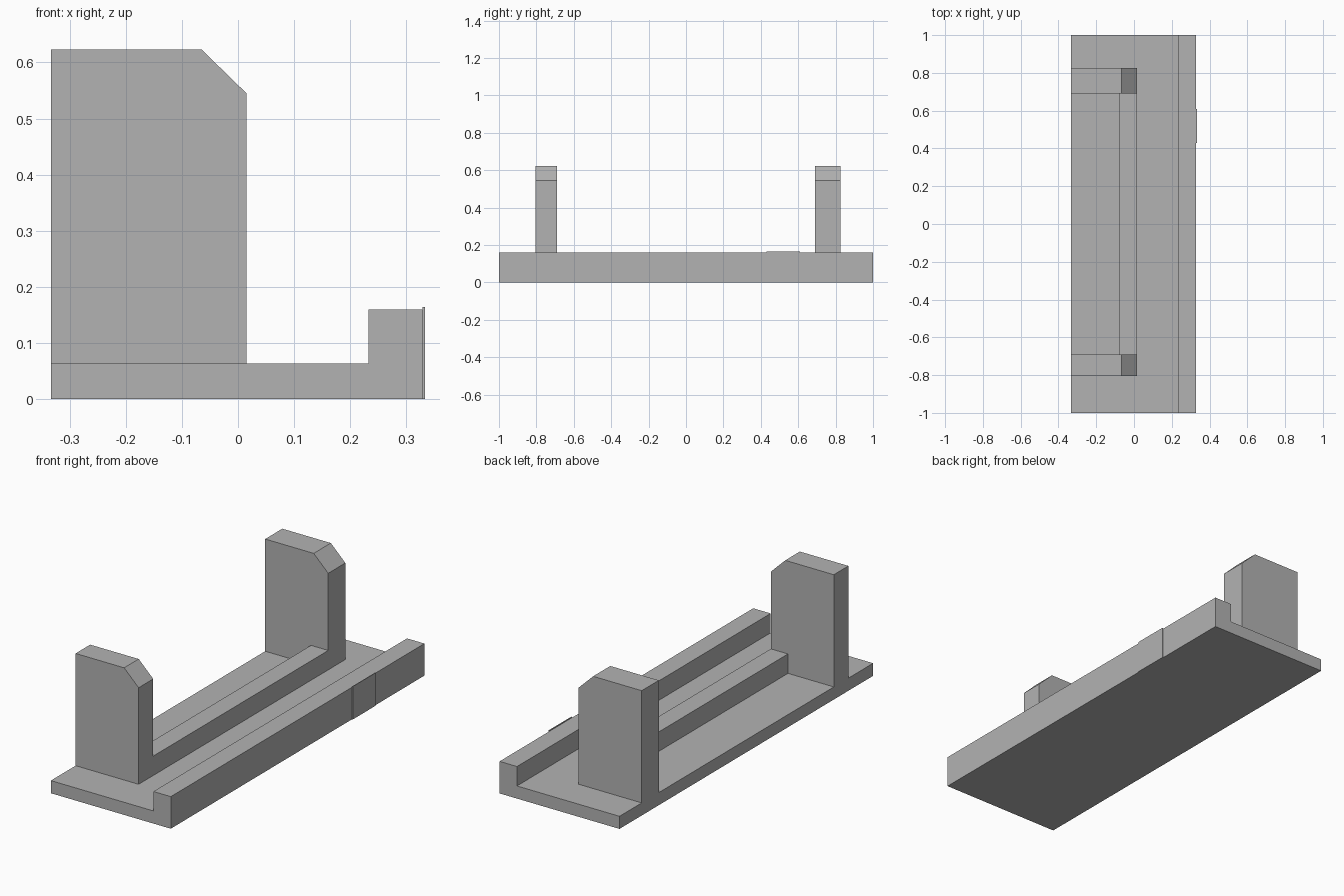
import bpy
import bmesh

cube = bpy.data.objects.get("Cube")
if cube:
    bpy.data.objects.remove(cube, do_unlink=True)

grey = bpy.data.materials.new("plain grey")
grey.use_nodes = True
colour = (0.45, 0.45, 0.45, 1)
grey.diffuse_color = colour
grey.node_tree.nodes["Principled BSDF"].inputs["Base Color"].default_value = colour


def extrude_profile(name, profile, y0, y1):
    """Extrude an (x, z) outline from y0 to y1."""
    bm = bmesh.new()
    face = bm.faces.new([bm.verts.new((x, y0, z)) for x, z in profile])
    result = bmesh.ops.extrude_face_region(bm, geom=[face])
    moved = [v for v in result["geom"] if isinstance(v, bmesh.types.BMVert)]
    bmesh.ops.translate(bm, verts=moved, vec=(0, y1 - y0, 0))
    bmesh.ops.recalc_face_normals(bm, faces=bm.faces)
    mesh = bpy.data.meshes.new(name)
    bm.to_mesh(mesh)
    bm.free()
    mesh.materials.append(grey)
    obj = bpy.data.objects.new(name, mesh)
    bpy.context.collection.objects.link(obj)
    return obj


def rectangle(x0, x1, z0, z1):
    return [(x0, z0), (x1, z0), (x1, z1), (x0, z1)]


BACK, EDGE = -0.333, 0.329      # base extents in x
FLOOR, LIP = 0.063, 0.16        # heights of the base and its raised lip
WALL = 0.015                    # inner side of the uprights

# Base plate with a raised lip along one long side
extrude_profile("base", [(BACK, 0), (EDGE, 0), (EDGE, LIP), (0.233, LIP),
                         (0.233, FLOOR), (BACK, FLOOR)], -1, 1)

# Two uprights with one chamfered top corner
upright = [(BACK, FLOOR), (WALL, FLOOR), (WALL, 0.545),
           (-0.065, 0.623), (BACK, 0.623)]
extrude_profile("front_upright", upright, -0.805, -0.69)
extrude_profile("back_upright", upright, 0.69, 0.825)

# Low rail joining the uprights
extrude_profile("rail", rectangle(-0.08, WALL, FLOOR, LIP), -0.69, 0.69)

# Thin plate on the outside of the lip
extrude_profile("side_plate", rectangle(EDGE, 0.333, 0, 0.164), 0.43, 0.61)
